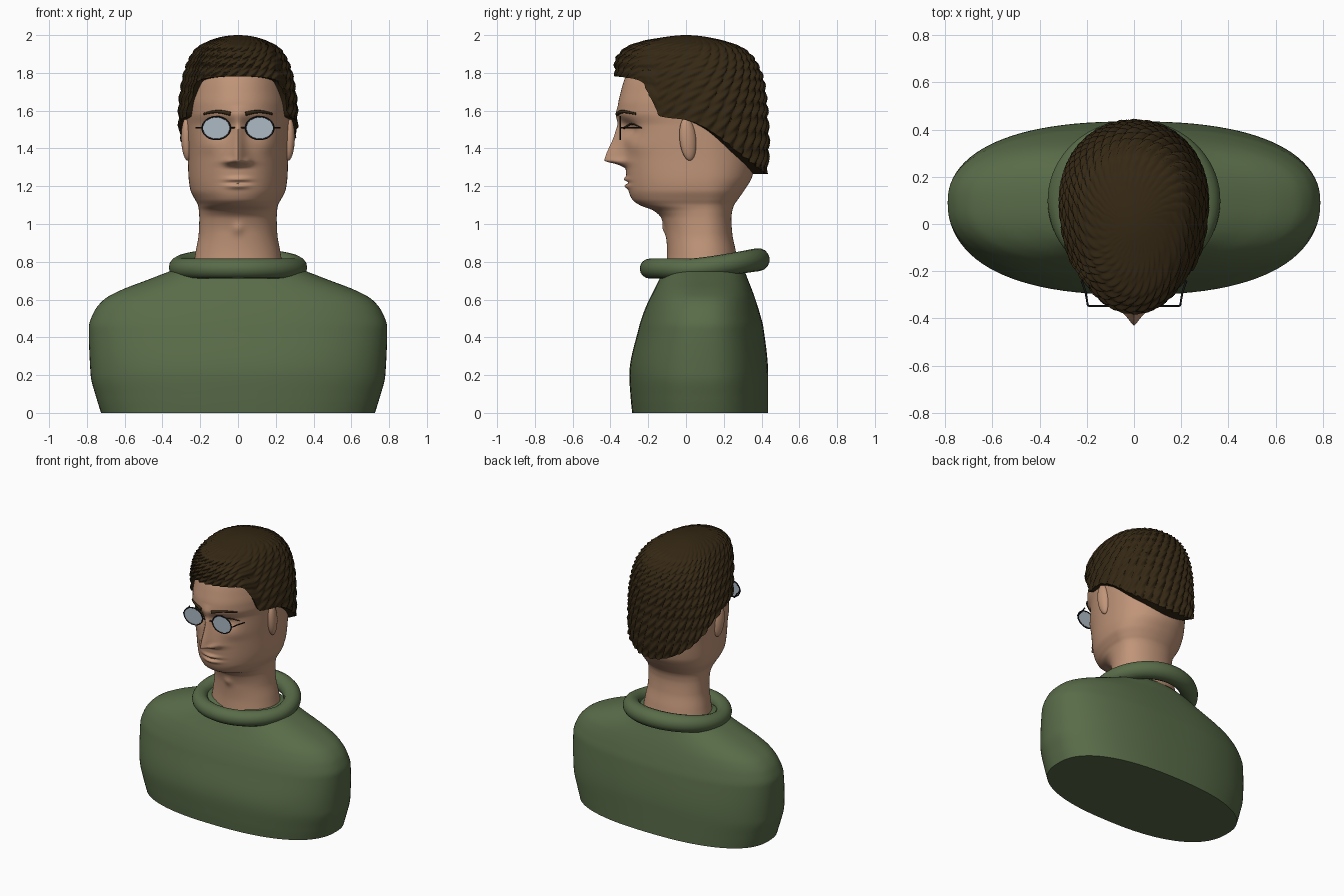
import bpy, math
from math import sin, cos, pi, exp, sqrt

old = bpy.data.objects.get("Cube")
if old:
    bpy.data.objects.remove(old, do_unlink=True)


def material(name, r, g, b):
    m = bpy.data.materials.new(name)
    m.use_nodes = True
    m.diffuse_color = (r, g, b, 1)
    m.node_tree.nodes["Principled BSDF"].inputs["Base Color"].default_value = (r, g, b, 1)
    return m


SKIN = material("skin", 0.53, 0.30, 0.19)
HAIR = material("dark brown hair", 0.035, 0.021, 0.007)
GREEN = material("green knit", 0.10, 0.15, 0.066)
GLASS = material("pale lens", 0.42, 0.49, 0.56)
BLACK = material("black frame", 0.01, 0.01, 0.01)


def finish(obj, mat, angle=50):
    obj.data.materials.clear()
    obj.data.materials.append(mat)
    bpy.ops.object.select_all(action='DESELECT')
    obj.select_set(True)
    bpy.context.view_layer.objects.active = obj
    if obj.type == 'CURVE':
        bpy.ops.object.convert(target='MESH')
    bpy.ops.object.shade_smooth_by_angle(angle=math.radians(angle))
    return bpy.context.object


def loft(name, rings, mat, cap_start=True, cap_end=True, angle=50):
    n = len(rings[0])
    verts = [v for ring in rings for v in ring]
    faces = [(r * n + i, r * n + (i + 1) % n, (r + 1) * n + (i + 1) % n, (r + 1) * n + i)
             for r in range(len(rings) - 1) for i in range(n)]
    if cap_start:
        faces.append(tuple(reversed(range(n))))
    if cap_end:
        faces.append(tuple(range(len(verts) - n, len(verts))))
    me = bpy.data.meshes.new(name)
    me.from_pydata(verts, [], faces)
    obj = bpy.data.objects.new(name, me)
    bpy.context.collection.objects.link(obj)
    return finish(obj, mat, angle)


def tube(name, points, radii, mat, cyclic=False, sides=2):
    cu = bpy.data.curves.new(name, 'CURVE')
    cu.dimensions = '3D'
    cu.bevel_depth = 1
    cu.bevel_resolution = sides
    cu.use_fill_caps = True
    sp = cu.splines.new('POLY')
    sp.points.add(len(points) - 1)
    for p, co, r in zip(sp.points, points, radii):
        p.co = (*co, 1)
        p.radius = r
    sp.use_cyclic_u = cyclic
    obj = bpy.data.objects.new(name, cu)
    bpy.context.collection.objects.link(obj)
    return finish(obj, mat)


def smooth(table, k):
    """Monotone cubic interpolation of every column of a table keyed by its first column."""
    k = min(max(k, table[0][0]), table[-1][0])
    j = next(i for i in range(len(table) - 1) if k <= table[i + 1][0])
    h = table[j + 1][0] - table[j][0]
    t = (k - table[j][0]) / h
    out = []
    for c in range(1, len(table[0])):
        def slope(i):
            return (table[i + 1][c] - table[i][c]) / (table[i + 1][0] - table[i][0])

        def tangent(i):
            if i == 0 or i == len(table) - 1:
                return slope(min(i, len(table) - 2))
            a, b = slope(i - 1), slope(i)
            return 2 * a * b / (a + b) if a * b > 0 else 0
        a, b = table[j][c], table[j + 1][c]
        out.append(a + (b - a) * t * t * (3 - 2 * t)
                   + h * t * (1 - t) * ((1 - t) * tangent(j) - t * tangent(j + 1)))
    return out


def egg(a, front, back, w, yc, n):
    """Point on an egg-shaped section; angle 0 is the front."""
    s, c = sin(a), cos(a)
    x = w * math.copysign(abs(s) ** (2 / n), s)
    d = abs(c) ** (2 / n)
    return x, yc - d * (yc - front) if c > 0 else yc + d * (back - yc)


# Torso: height, front, back, half width
TORSO = [(0, -.285, .435, .725), (.08, -.293, .435, .75), (.2, -.3, .435, .78),
         (.45, -.25, .41, .79), (.53, -.225, .39, .765), (.6, -.195, .368, .71),
         (.65, -.17, .35, .62), (.7, -.145, .33, .49), (.75, -.12, .31, .36), (.79, -.09, .28, .25)]
rings = []
for i in range(61):
    z = .79 * i / 60
    f, b, w = smooth(TORSO, z)
    rings.append([(*egg(2 * pi * k / 96, f, b, w, .09, 2.4), z) for k in range(96)])
loft("sweater_torso", rings, GREEN)

# Rolled collar, lifted at the back
path, radii = [], []
for k in range(72):
    a = 2 * pi * k / 72
    y = .095 - .287 * cos(a)
    lift = max(0, (y - .02) / .36) ** 1.3
    path.append((.312 * sin(a), y, .764 + .047 * lift))
    radii.append(.053 + .008 * lift)
tube("collar", path, radii, GREEN, True, 6)

# Neck and head: height, front, back, half width
HEAD = [(.76, -.105, .28, .24), (.85, -.1, .265, .225), (.95, -.107, .245, .208),
        (1.03, -.13, .24, .205), (1.07, -.17, .245, .207), (1.1, -.245, .255, .212),
        (1.13, -.285, .275, .228), (1.18, -.305, .31, .252), (1.25, -.315, .35, .262),
        (1.35, -.325, .37, .266), (1.45, -.332, .38, .272), (1.52, -.33, .385, .276),
        (1.59, -.362, .39, .28), (1.63, -.36, .39, .28), (1.7, -.345, .39, .272),
        (1.78, -.32, .37, .255), (1.88, -.25, .3, .2)]
# Nose: height, projection, width
NOSE = [(1.295, 0, .05), (1.315, .04, .055), (1.335, .108, .05), (1.36, .1, .045),
        (1.45, .055, .032), (1.52, .035, .03), (1.58, .012, .035), (1.63, 0, .04)]
# Face bumps: centre x, centre height, radius x, radius z, amount
BUMPS = [(.05, 1.33, .02, .018, .018), (.1, 1.5, .055, .04, -.028), (0, 1.237, .06, .012, .016),
         (0, 1.2, .055, .012, .018), (0, 1.219, .06, .005, -.014), (0, .975, .03, .03, .012),
         (.16, 1.41, .05, .04, .008)]


def face_relief(x, z):
    p, w = smooth(NOSE, z)
    d = p * exp(-abs(x / w) ** 1.5)
    for bx, bz, rx, rz, amount in BUMPS:
        d += amount * exp(-((abs(x) - bx) / rx) ** 2 - ((z - bz) / rz) ** 2)
    return d


def face_y(x, z):
    f, b, w = smooth(HEAD, z)
    return .1 - (.1 - f) * (1 - abs(x / w) ** 2.1) ** (1 / 2.1) - face_relief(x, z)


rings = []
for i in range(151):
    z = .76 + 1.12 * i / 150
    f, b, w = smooth(HEAD, z)
    ring = []
    for k in range(160):
        a = 2 * pi * k / 160
        x, y = egg(a, f, b, w, .1, 2.1)
        if cos(a) > 0:
            y -= face_relief(x, z) * min(1, 3 * cos(a))
        ring.append((x, y, z))
    rings.append(ring)
loft("head_and_neck", rings, SKIN, angle=80)

# Hair cap: root of depth below the crown, front, back, half width
CAP = [(0, 0, 0, 0), (.1, -.11, .11, .09), (.173, -.22, .2, .15), (.265, -.32, .3, .218),
       (.387, -.37, .37, .265), (.5, -.365, .405, .292), (.632, -.355, .422, .308),
       (.775, -.33, .43, .308), (.86, -.31, .42, .29)]
# Hairline height by depth position
HAIRLINE = [(-.38, 1.785), (-.24, 1.76), (-.19, 1.68), (-.14, 1.57), (0, 1.55),
            (.1, 1.51), (.3, 1.36), (.43, 1.265)]
COLS, ROWS, LOCKS = 288, 110, 36
rings = []
for i in range(1, ROWS + 2):
    t = min(i, ROWS) / ROWS
    ring = []
    for k in range(COLS):
        a = 2 * pi * k / COLS
        edge = smooth(HAIRLINE, egg(a, -.36, .43, .31, .09, 2.1)[1])[0]
        q = t * sqrt(2 - edge)
        f, b, w = smooth(CAP, q)
        x, y = egg(a, f, b, w, .09 * min(1, q / .4), 2.1)
        # Twisted locks broken into overlapping scales
        turn = LOCKS / 2 * (a + 1.1 * t)
        lock = abs(sin(turn)) ** .7
        scale = .5 + .5 * sin(34 * q * pi + 2 * turn)
        grow = 1 + (lock * (.03 + .035 * scale) - .025) * min(1, t * 3)
        if i > ROWS:
            grow = .8
        ring.append((x * grow, y * grow, 2 - q * q))
    rings.append(ring)
loft("hair", rings, HAIR, cap_start=True, cap_end=False, angle=60)

for side, tag in ((1, "left"), (-1, "right")):
    # Ear
    bpy.ops.mesh.primitive_uv_sphere_add(segments=24, ring_count=16,
                                         location=(side * .268, .01, 1.45), rotation=(.1, 0, side * .25))
    ear = bpy.context.object
    ear.name = tag + "_ear"
    ear.scale = (.032, .045, .115)
    finish(ear, SKIN)

    # Eyebrow and lashes following the face
    xs = [.04 + .0175 * i for i in range(9)]
    for part, heights, size in (
            ("eyebrow", [1.583 + .012 * sin(i / 8 * pi) for i in range(9)], .011),
            ("eyelashes", [1.508 + .022 * sin(i / 8 * pi) for i in range(9)], .006)):
        pts = [(side * x, face_y(x, z) - .002, z) for x, z in zip(xs, heights)]
        tube(tag + "_" + part, pts, [size * (1 - .06 * i) for i in range(9)], HAIR)

    # Lens plate and rim
    outline = []
    for k in range(40):
        a = 2 * pi * k / 40
        outline.append((side * (.115 + .074 * cos(a)), 1.508 + .06 * sin(a)))
    loft(tag + "_lens", [[(x, y, z) for x, z in outline] for y in (-.35, -.346)], GLASS)
    tube(tag + "_rim", [(x, -.348, z) for x, z in outline], [.0045] * 40, BLACK, True)

    # Temple arm
    arm = [(side * x, y, 1.51) for x, y in ((.186, -.348), (.196, -.345), (.205, -.29), (.222, -.24))]
    tube(tag + "_temple_arm", arm, [.0045] * 4, BLACK)

# Bridge of the spectacles
tube("bridge", [(-.042, -.348, 1.51), (.042, -.348, 1.51)], [.0045] * 2, BLACK)
